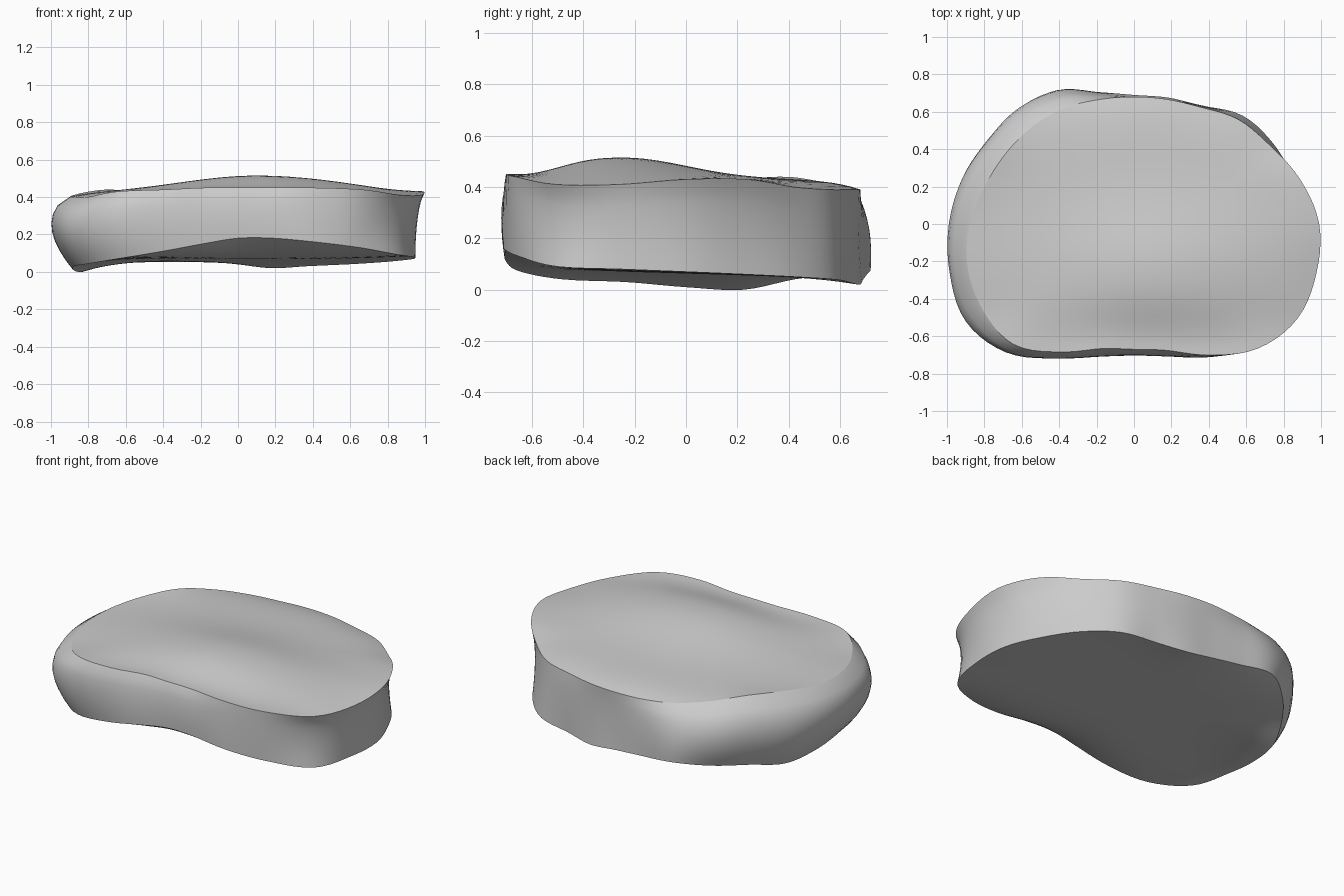
import bpy, bmesh, math

cube = bpy.data.objects.get("Cube")
if cube:
    bpy.data.objects.remove(cube, do_unlink=True)

# Outline in hundredths, one value every 15 degrees from +x
RIM_RADIUS = [99, 92, 84, 79, 72, 69, 68, 69, 72, 75, 78, 82,
              88, 92, 93, 91, 79, 69, 67, 70, 81, 94, 101, 101]
WAIST_RADIUS = [95, 89, 84, 80, 73, 69, 68, 72, 81, 87, 90, 95,
                99, 102, 104, 97, 83, 73, 70, 73, 82, 93, 98, 98]
BASE_RADIUS = [94, 89, 86, 82, 73, 70, 69, 73, 82, 83, 84, 86,
               88, 91, 95, 91, 81, 73, 70, 73, 82, 92, 100, 97]
RIM_HEIGHT = [43, 43, 40, 39, 39, 39, 39, 39, 40, 42, 44, 43,
              41, 40, 40, 43, 44, 45, 45, 45, 45, 44, 41, 41]
BASE_HEIGHT = [7, 6, 5, 4, 3, 2, 4, 6, 8, 6, 4, 0,
               1, 3, 4, 7, 11, 15, 18, 18, 16, 13, 9, 8]
SEGMENTS = 120
WALL_RINGS = 8
CAP_RINGS = 18


def sample(table, u):
    """Closed smooth interpolation of a table, u in 0..1."""
    n = len(table)
    i, f = int(u * n), u * n % 1
    a, b, c, d = (table[(i + k) % n] for k in (-1, 0, 1, 2))
    value = b + f / 2 * (c - a + f * (2*a - 5*b + 4*c - d + f * (3*(b - c) + d - a)))
    return value / 100


def dome(x, y):
    """Height of the raised seat of the upper face, steeper at the front."""
    dx, dy = x - 0.1, y + 0.25
    side = (dx / (0.55 if dx < 0 else 0.65)) ** 2
    fall = (-dy / 0.33) ** 2.5 if dy < 0 else (dy / 0.36) ** 2
    return 0.43 + 0.085 * math.exp(-side - fall)


def underside(x, y):
    """Shallow floor, a little lower towards the back."""
    return 0.063 - 0.03 * y


def ring_points(radius, height):
    """Points of one ring; radius and height are functions of the turn u."""
    points = []
    for s in range(SEGMENTS):
        u = s / SEGMENTS
        r, a = radius(u), u * math.tau
        x, y = r * math.cos(a), r * math.sin(a)
        points.append((x, y, height(u, x, y)))
    return points


def cap_ring(t, radii, heights, surface, power):
    return ring_points(lambda u: t * sample(radii, u),
                       lambda u, x, y: surface(x, y) + t ** power
                       * (sample(heights, u) - surface(x, y)))


def wall_ring(t):
    """Ring between rim and base, bulging most just above half height."""
    q = t ** 0.75

    def radius(u):
        a, b, c = (sample(r, u) for r in (RIM_RADIUS, WAIST_RADIUS, BASE_RADIUS))
        return a * (1 - q) * (1 - 2*q) + b * 4*q * (1 - q) + c * q * (2*q - 1)
    return ring_points(radius, lambda u, x, y: sample(RIM_HEIGHT, u) * (1 - t)
                       + sample(BASE_HEIGHT, u) * t)


# Upper face, wall and underside as one run of rings
rings = [cap_ring(k / CAP_RINGS, RIM_RADIUS, RIM_HEIGHT, dome, 6)
         for k in range(1, CAP_RINGS + 1)]
rings += [wall_ring(k / WALL_RINGS) for k in range(1, WALL_RINGS)]
rings += [cap_ring(k / CAP_RINGS, BASE_RADIUS, BASE_HEIGHT, underside, 5)
          for k in range(CAP_RINGS, 0, -1)]

bm = bmesh.new()
loops = [[bm.verts.new(p) for p in ring] for ring in rings]
for upper, lower in zip(loops, loops[1:]):
    for s in range(SEGMENTS):
        n = (s + 1) % SEGMENTS
        bm.faces.new((upper[s], lower[s], lower[n], upper[n]))
for loop, surface in ((loops[0], dome), (loops[-1], underside)):
    centre = bm.verts.new((0, 0, surface(0, 0)))
    for s in range(SEGMENTS):
        bm.faces.new((loop[s], loop[(s + 1) % SEGMENTS], centre))
bmesh.ops.recalc_face_normals(bm, faces=bm.faces)

# Smooth surfaces with a crisp crease along the rim and the base
for face in bm.faces:
    face.smooth = True
for loop in (loops[CAP_RINGS - 1], loops[-CAP_RINGS]):
    for s in range(SEGMENTS):
        bm.edges.get((loop[s], loop[(s + 1) % SEGMENTS])).smooth = False
mesh = bpy.data.meshes.new("stone_slab")
bm.to_mesh(mesh)
bm.free()

# Plain stone colour
stone = bpy.data.materials.new("stone_grey")
stone.use_nodes = True
colour = (0.6, 0.6, 0.6, 1)
stone.diffuse_color = colour
stone.node_tree.nodes["Principled BSDF"].inputs["Base Color"].default_value = colour
mesh.materials.append(stone)

slab = bpy.data.objects.new("stone_slab", mesh)
bpy.context.collection.objects.link(slab)
